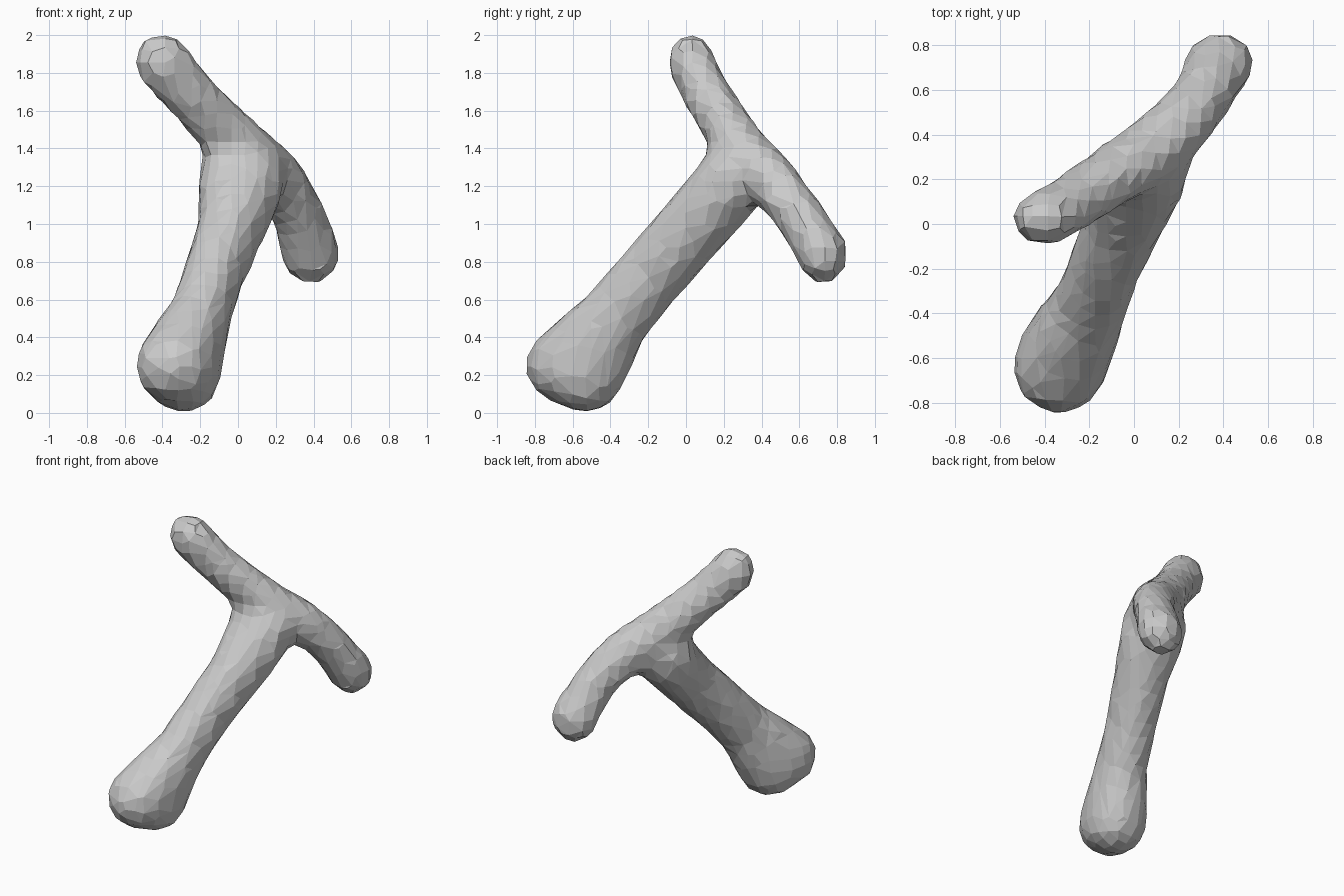
import bpy, bmesh
from mathutils import Vector, Matrix

if "Cube" in bpy.data.objects:
    bpy.data.objects.remove(bpy.data.objects["Cube"])

SWELL = 0.02  # makes up for the shrinkage of the coarse fused skin

# Stations: centre x, y, z, then radius x, y, z
SHAFT = [
    (-0.335, -0.64, 0.25, 0.20, 0.20, 0.19),
    (-0.20, -0.375, 0.51, 0.15, 0.175, 0.175),
    (-0.12, -0.16, 0.76, 0.145, 0.175, 0.175),
    (-0.035, 0.035, 0.98, 0.165, 0.175, 0.175),
    (0.01, 0.19, 1.16, 0.21, 0.18, 0.18),
    (0.02, 0.24, 1.26, 0.22, 0.15, 0.16),
]
FOOT = [
    SHAFT[0],
    (-0.29, -0.53, 0.20, 0.19, 0.19, 0.19),
    SHAFT[1],
]
CROSSBAR = [
    (-0.40, 0.025, 1.86, 0.14, 0.105, 0.14),
    (-0.27, 0.10, 1.70, 0.13, 0.11, 0.125),
    (-0.12, 0.20, 1.54, 0.135, 0.115, 0.13),
    (0.05, 0.305, 1.38, 0.15, 0.125, 0.13),
    (0.20, 0.44, 1.25, 0.14, 0.12, 0.13),
    (0.32, 0.59, 1.06, 0.125, 0.11, 0.125),
    (0.385, 0.725, 0.84, 0.145, 0.115, 0.145),
]


def add_link(target, a, b):
    """Convex capsule wrapped round two ellipsoids."""
    bm = bmesh.new()
    for s in (a, b):
        size = [r + SWELL for r in s[3:]]
        m = Matrix.Translation(Vector(s[:3])) @ Matrix.Diagonal((*size, 1.0))
        bmesh.ops.create_icosphere(bm, subdivisions=2, radius=1.0, matrix=m)
    hull = bmesh.new()
    for v in bm.verts:
        hull.verts.new(v.co)
    bm.free()
    out = bmesh.ops.convex_hull(hull, input=hull.verts[:])
    inner = [g for g in out['geom_interior'] if isinstance(g, bmesh.types.BMVert)]
    bmesh.ops.delete(hull, geom=inner, context='VERTS')
    bmesh.ops.recalc_face_normals(hull, faces=hull.faces[:])
    tmp = bpy.data.meshes.new("link")
    hull.to_mesh(tmp)
    hull.free()
    target.from_mesh(tmp)
    bpy.data.meshes.remove(tmp)


# Shaft, swollen foot and crossbar fused in one coarse faceted skin
body = bmesh.new()
for chain in (SHAFT, FOOT, CROSSBAR):
    for a, b in zip(chain, chain[1:]):
        add_link(body, a, b)
mesh = bpy.data.meshes.new("t_shaped_stick")
body.to_mesh(mesh)
body.free()
stick = bpy.data.objects.new("t_shaped_stick", mesh)
bpy.context.collection.objects.link(stick)
fuse = stick.modifiers.new("fuse", 'REMESH')
fuse.mode = 'VOXEL'
fuse.voxel_size = 0.07
fuse.use_smooth_shade = False
# Fewer, chunkier triangles
facet = stick.modifiers.new("facet", 'DECIMATE')
facet.ratio = 0.5
